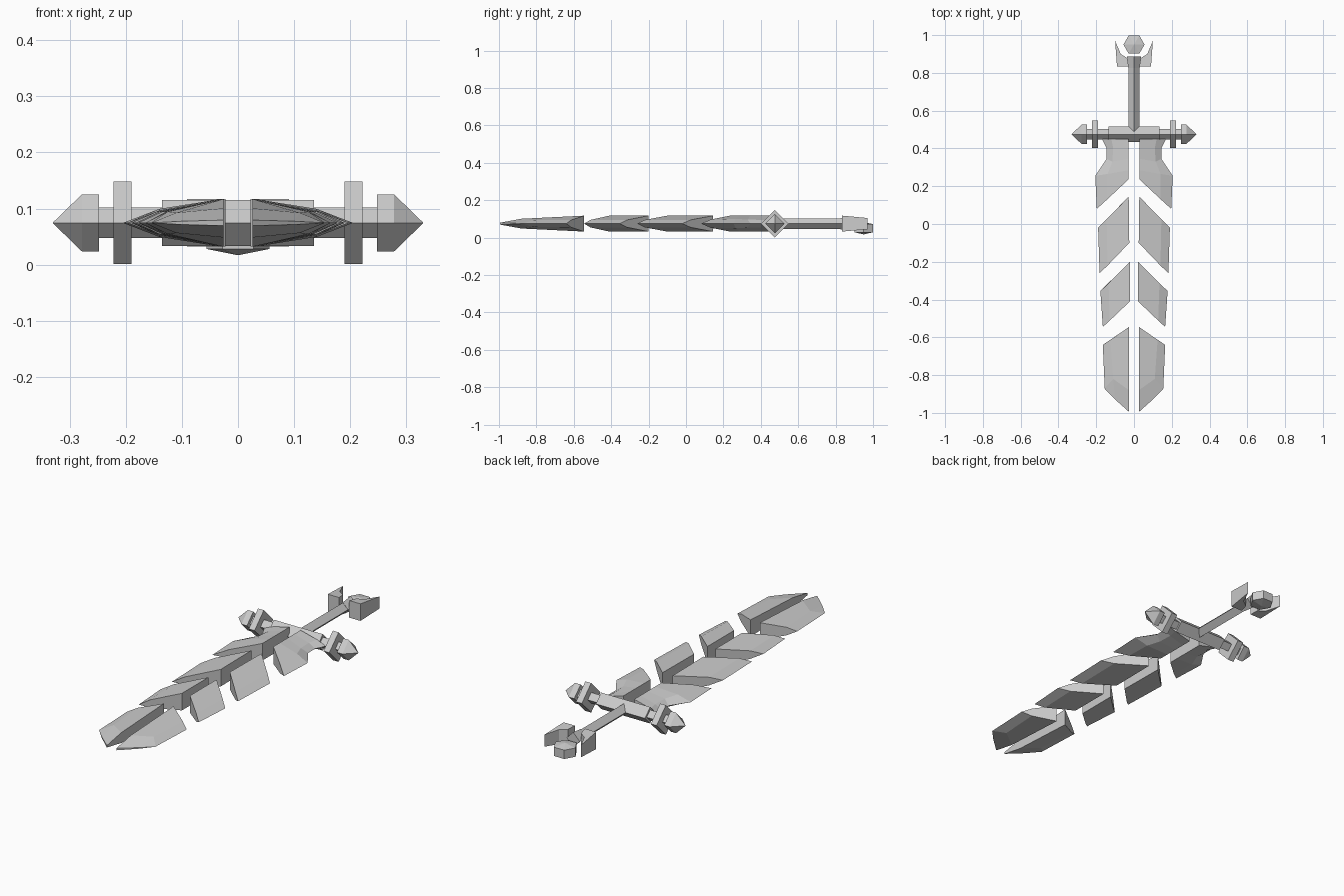
import bpy, bmesh
from math import cos, sin, pi

if "Cube" in bpy.data.objects:
    bpy.data.objects.remove(bpy.data.objects["Cube"])

C = 0.0745      # height of the sword's mid plane
GY = 0.475      # guard position along the sword


def finish(name, bm, mirror=False):
    bmesh.ops.remove_doubles(bm, verts=bm.verts, dist=1e-5)
    bmesh.ops.recalc_face_normals(bm, faces=bm.faces)
    me = bpy.data.meshes.new(name)
    bm.to_mesh(me)
    bm.free()
    ob = bpy.data.objects.new(name, me)
    bpy.context.collection.objects.link(ob)
    if mirror:
        m = ob.modifiers.new("Mirror", 'MIRROR')
        m.use_axis = (True, False, False)
        m.use_mirror_merge = False
    return ob


def spindle(name, stations, place, sides=4, mirror=False):
    """Faceted solid through (position, radius) stations; place maps (t, u, v) to space."""
    bm = bmesh.new()
    rings = [[bm.verts.new(place(t, r * cos(2 * pi * i / sides), r * sin(2 * pi * i / sides)))
              for i in range(sides)] for t, r in stations]
    for a, b in zip(rings, rings[1:]):
        for i in range(sides):
            j = (i + 1) % sides
            bm.faces.new((a[i], a[j], b[j], b[i]))
    bm.faces.new(rings[0])
    bm.faces.new(rings[-1])
    return finish(name, bm, mirror)


def blade_segment(name, rows):
    """Each row: (x, y, half thickness) at the inner, mid and outer line."""
    bm = bmesh.new()
    loops = []
    for inner, mid, outer in rows:
        pts = [(*inner[:2], C + inner[2]), (*mid[:2], C + mid[2]), (*outer, C),
               (*mid[:2], C - mid[2]), (*inner[:2], C - inner[2])]
        loops.append([bm.verts.new(p) for p in pts])
    for a, b in zip(loops, loops[1:]):
        for i in range(5):
            j = (i + 1) % 5
            bm.faces.new((a[i], a[j], b[j], b[i]))
    bm.faces.new(loops[0])
    bm.faces.new(loops[-1])
    return finish(name, bm, True)


H = 0.0425
# Blade segments, from the guard to the tip
blade_segment("blade_base", [
    ((.03, .45, H), (.12, .45, .02), (.17, .45)),
    ((.03, .40, H), (.11, .40, .02), (.145, .40)),
    ((.03, .345, H), (.115, .33, .022), (.145, .345)),
    ((.03, .285, H), (.14, .265, .025), (.205, .255)),
    ((.03, .235, H), (.14, .132, .022), (.197, .08))])
blade_segment("blade_upper", [
    ((.028, .145, H), (.145, .025, .02), (.19, -.02)),
    ((.025, -.10, H), (.14, -.22, .02), (.182, -.26))])
blade_segment("blade_middle", [
    ((.022, -.20, H), (.135, -.313, .02), (.178, -.355)),
    ((.022, -.41, H), (.128, -.511, .02), (.165, -.545))])
blade_segment("blade_tip", [
    ((.026, -.545, H), (.125, -.613, .02), (.165, -.64)),
    ((.026, -.88, .026), (.11, -.82, .018), (.155, -.87)),
    ((.026, -.995, .005), (.10, -.929, .003), (.155, -.872))])

# Crossguard with diamond section
across = lambda t, u, v: (t, GY + u, C + v)
spindle("guard_centre", [(-.135, .041), (.135, .041)], across)
spindle("guard_bar", [(.13, .027), (.255, .027)], across, mirror=True)
spindle("guard_collar", [(.19, .0735), (.222, .0735)], across, mirror=True)
spindle("guard_end", [(.248, .051), (.278, .051), (.33, .0005)], across, mirror=True)

# Grip and the flare at its end
along = lambda t, u, v: (u, t, C + v)
spindle("grip", [(.48, .028), (.84, .028)], along)
spindle("grip_flare", [(.825, .03), (.888, .037)], along)

# Horns either side of the pommel
bm = bmesh.new()
outline = [(.028, .835, H), (.09, .835, H), (.1, .97, .03), (.07, .90, .036), (.036, .878, .038)]
top = [bm.verts.new((x, y, C + h)) for x, y, h in outline]
bot = [bm.verts.new((x, y, C - h)) for x, y, h in outline]
bm.faces.new(top)
bm.faces.new(bot)
for i in range(5):
    j = (i + 1) % 5
    bm.faces.new((top[i], top[j], bot[j], bot[i]))
finish("pommel_horn", bm, True)

# Six-sided pommel with shallow points
spindle("pommel", [(.017, .0005), (.028, .056), (.072, .056), (.083, .0005)],
        lambda t, u, v: (u, .95 + v, t), sides=6)
